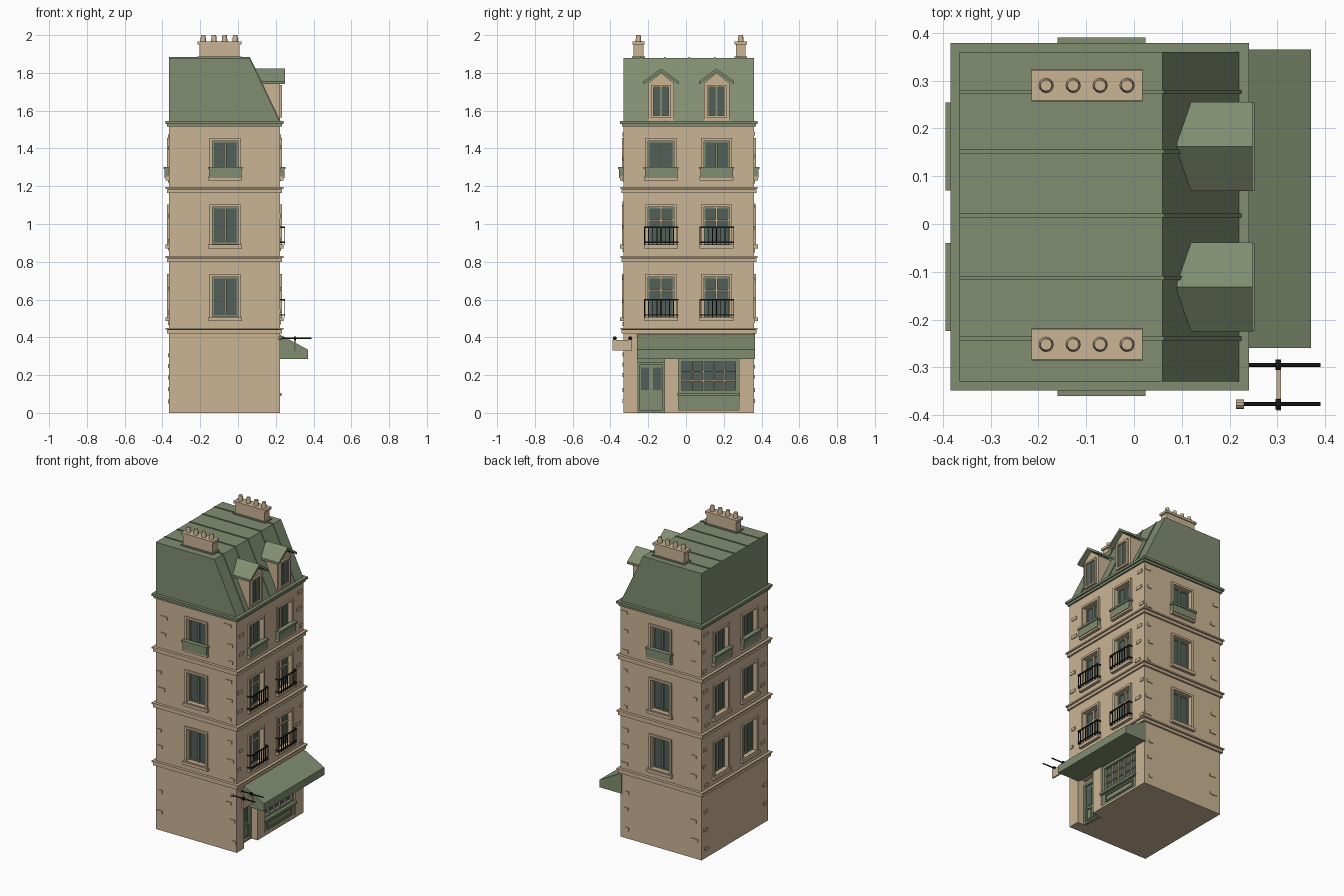
import bpy, bmesh, random
from mathutils import Vector, Matrix

random.seed(4)
if "Cube" in bpy.data.objects:
    bpy.data.objects.remove(bpy.data.objects["Cube"])


def material(name, rgb):
    m = bpy.data.materials.new(name)
    m.use_nodes = True
    m.diffuse_color = (*rgb, 1)
    m.node_tree.nodes["Principled BSDF"].inputs["Base Color"].default_value = (*rgb, 1)
    return m


STONE = material("warm stone", (0.60, 0.46, 0.30))
GREEN = material("sage green", (0.22, 0.27, 0.165))
GLASS = material("dark glass", (0.085, 0.115, 0.10))
IRON = material("black iron", (0.012, 0.012, 0.012))

# Wall planes of the house
X0, X1, Y0, Y1 = -0.365, 0.222, -0.33, 0.36
FACES = {
    "street": lambda u, n, z: (X1 + n, u, z),
    "rear": lambda u, n, z: (X0 - n, u, z),
    "front": lambda u, n, z: (u, Y0 - n, z),
    "back": lambda u, n, z: (u, Y1 + n, z),
}
SPAN = {"street": (Y0, Y1), "rear": (Y0, Y1), "front": (X0, X1), "back": (X0, X1)}
parts = {}


def part(name, mat):
    return parts.setdefault(name, (bmesh.new(), mat))[0]


def box(name, mat, a, b):
    a, b = Vector(a), Vector(b)
    size = [abs(q - p) for p, q in zip(a, b)]
    mtx = Matrix.Translation((a + b) / 2) @ Matrix.Diagonal((*size, 1))
    bmesh.ops.create_cube(part(name, mat), size=1, matrix=mtx)


def on_wall(name, mat, face, u, n, z):
    """Box given by ranges along the wall, outward from it, and upward."""
    f = FACES[face]
    box(name, mat, f(u[0], n[0], z[0]), f(u[1], n[1], z[1]))


def prism(name, mat, profile, axis, lo, hi):
    """Extrude a 2D profile (a, z) along the x or y axis."""
    bm = part(name, mat)
    put = (lambda p, t: (t, p[0], p[1])) if axis == "x" else (lambda p, t: (p[0], t, p[1]))
    ends = [[bm.verts.new(put(p, t)) for p in profile] for t in (lo, hi)]
    sides = [bm.faces.new(e) for e in ends]
    k = len(profile)
    for i in range(k):
        j = (i + 1) % k
        sides.append(bm.faces.new((ends[0][i], ends[0][j], ends[1][j], ends[1][i])))
    bmesh.ops.recalc_face_normals(bm, faces=sides)


def cylinder(name, mat, centre, r1, r2, depth, axis="z", sides=12):
    rot = Matrix.Rotation(1.5708, 4, "Y") if axis == "x" else Matrix()
    bmesh.ops.create_cone(part(name, mat), cap_ends=True, segments=sides, radius1=r1,
                          radius2=r2, depth=depth, matrix=Matrix.Translation(centre) @ rot)


def rim(name, mat, face, u, n, z, w):
    """Four bars around an opening."""
    on_wall(name, mat, face, (u[0] - w, u[0]), n, (z[0] - w, z[1] + w))
    on_wall(name, mat, face, (u[1], u[1] + w), n, (z[0] - w, z[1] + w))
    on_wall(name, mat, face, u, n, (z[1], z[1] + w))
    on_wall(name, mat, face, u, n, (z[0] - w, z[0]))


def railing(face, c, z):
    n, w = 0.028, 0.088
    for h in (z, z + 0.08):
        on_wall("balcony_railings", IRON, face, (c - w, c + w), (n - 0.006, n), (h, h + 0.007))
        for s in (-w, w):
            on_wall("balcony_railings", IRON, face, (c + s - 0.003, c + s + 0.003), (0, n), (h, h + 0.007))
    for i in range(9):
        u = c - w + i * w / 4
        on_wall("balcony_railings", IRON, face, (u - 0.002, u + 0.002), (n - 0.005, n - 0.001), (z - 0.01, z + 0.085))


def window(face, c, z0, z1, style):
    u, z, d = (c - 0.068, c + 0.068), (z0, z1), -0.03
    on_wall("opening_cutter", STONE, face, u, (d, 0.05), z)
    on_wall("window_glass", GLASS, face, u, (d - 0.005, d + 0.004), z)
    rim("window_surrounds", STONE, face, u, (-0.005, 0.01), z, 0.014)
    # Sash frames and glazing bars
    rim("window_sashes", GREEN, face, (u[0] + 0.008, u[1] - 0.008), (d, d + 0.01),
        (z0 + 0.008, z1 - 0.008), 0.008)
    bar = STONE if style == "railing" else GREEN
    name = "french_window_bars" if style == "railing" else "window_centre_bars"
    on_wall(name, bar, face, (c - 0.006, c + 0.006), (d, d + 0.013), z)
    if style == "railing":
        on_wall(name, bar, face, u, (d, d + 0.012), (z1 - 0.075, z1 - 0.066))
        railing(face, c, z0 + 0.005)
    on_wall("window_sills", STONE, face, (c - 0.09, c + 0.09), (0, 0.02), (z0 - 0.024, z0 - 0.004))
    if style == "planter":
        on_wall("planters", GREEN, face, (c - 0.086, c + 0.086), (0, 0.024), (z0 - 0.012, z0 + 0.035))
        on_wall("planters", GREEN, face, (c - 0.092, c + 0.092), (0, 0.03), (z0 + 0.035, z0 + 0.048))


# Masonry body, with storey bands and roof cornice
box("walls", STONE, (X0, Y0, 0), (X1, Y1, 1.53))


def band(name, mat, out, lo, hi):
    box(name, mat, (X0 - out, Y0 - out, lo), (X1 + out, Y1 + out, hi))


for h in (0.42, 0.8, 1.165):
    band("storey_bands", STONE, 0.012, h, h + 0.018)
    band("band_shadow_gaps", IRON, 0.008, h + 0.018, h + 0.021)
    band("storey_bands", STONE, 0.018, h + 0.021, h + 0.03)
band("roof_cornice", GREEN, 0.01, 1.515, 1.53)
band("roof_cornice", GREEN, 0.019, 1.53, 1.545)

# Windows on all four sides
COLUMNS = (-0.132, 0.162)
for face, centres in (("street", COLUMNS), ("rear", COLUMNS), ("front", (-0.068,)), ("back", (-0.068,))):
    tall = "railing" if face == "street" else "plain"
    for c in centres:
        window(face, c, 0.51, 0.72, tall)
        window(face, c, 0.895, 1.09, tall)
        window(face, c, 1.255, 1.44, "planter")

# Scattered raised stones, kept close to the corners
for face, (lo, hi) in SPAN.items():
    for floor in (0.05, 0.46, 0.84, 1.21):
        if face == "street" and floor < 0.4:
            continue
        for i in range(5):
            w = random.uniform(0.025, 0.05)
            off = random.uniform(0.002, 0.04)
            u = lo + off if i % 2 else hi - off - w
            z = floor + 0.06 * i + random.uniform(0, 0.02)
            on_wall("raised_stones", STONE, face, (u, u + w), (-0.002, 0.005), (z, z + 0.02))

# Mansard roof, sloping to the street only, with standing seams
prism("roof", GREEN, ((X0, 1.54), (X1, 1.54), (0.06, 1.88), (X0, 1.88)), "y", Y0, Y1)
for y in (-0.24, -0.113, 0.018, 0.152, 0.277):
    prism("roof_seams", GREEN, ((X0, 1.54), (X1 + 0.005, 1.54), (0.063, 1.884), (X0, 1.884)), "y", y - 0.004, y + 0.004)

# Dormers
for c in COLUMNS:
    w = 0.068
    prism("dormer_bodies", STONE, ((c - w, 1.545), (c + w, 1.545), (c + w, 1.745), (c, 1.8), (c - w, 1.745)), "x", 0.08, 0.222)
    prism("dormer_roofs", GREEN, ((c - 0.093, 1.74), (c, 1.805), (c + 0.093, 1.74), (c + 0.093, 1.755),
                                  (c, 1.823), (c - 0.093, 1.755)), "x", 0.09, 0.248)
    u, z = (c - 0.04, c + 0.04), (1.575, 1.725)
    on_wall("dormer_glass", GLASS, "street", u, (-0.004, 0.003), z)
    rim("dormer_surrounds", STONE, "street", u, (0, 0.012), z, 0.012)
    on_wall("dormer_bars", GREEN, "street", (c - 0.005, c + 0.005), (0, 0.007), z)

# Chimney stacks and pots
for y in (-0.252, 0.29):
    box("chimney_stacks", STONE, (-0.205, y - 0.026, 1.87), (0.008, y + 0.026, 1.95))
    box("chimney_stacks", STONE, (-0.215, y - 0.032, 1.95), (0.018, y + 0.032, 1.965))
    box("chimney_flashing", GREEN, (-0.215, y - 0.034, 1.88), (0.018, y + 0.034, 1.888))
    for i in range(4):
        cylinder("chimney_pots", STONE, (-0.184 + 0.0565 * i, y, 1.98), 0.016, 0.012, 0.04)

# Shop awning
prism("awning", GREEN, ((X1 - 0.01, 0.285), (0.37, 0.285), (0.37, 0.335), (X1 - 0.01, 0.42)), "y", -0.26, 0.365)

# Recessed shop door
door, top = (-0.255, -0.115), (0, 0.3)
on_wall("opening_cutter", STONE, "street", door, (-0.07, 0.05), (-0.05, 0.3))
on_wall("shop_door", GREEN, "street", door, (-0.075, -0.06), top)
for c in (-0.217, -0.153):
    on_wall("shop_door_glass", GLASS, "street", (c - 0.022, c + 0.022), (-0.06, -0.056), (0.12, 0.24))
    rim("shop_door_panels", GREEN, "street", (c - 0.018, c + 0.018), (-0.06, -0.053), (0.03, 0.095), 0.006)
rim("shop_door_frame", GREEN, "street", (-0.243, -0.127), (-0.06, -0.045), (0.012, 0.255), 0.012)

# Shop window with stall board and glazing grid
shop = (-0.04, 0.28)
on_wall("opening_cutter", STONE, "street", shop, (-0.04, 0.05), (0.015, 0.3))
on_wall("shop_glass", GLASS, "street", shop, (-0.045, -0.03), (0.1, 0.3))
on_wall("shop_stall_board", GREEN, "street", shop, (-0.045, -0.01), (0.015, 0.09))
on_wall("shop_stall_board", GREEN, "street", (-0.045, 0.285), (-0.04, 0.008), (0.09, 0.105))
rim("shop_stall_panel", GREEN, "street", (0.0, 0.24), (-0.01, -0.003), (0.04, 0.07), 0.008)
rim("shop_window_frame", GREEN, "street", (-0.022, 0.262), (-0.04, -0.012), (0.12, 0.27), 0.018)
for i in range(1, 5):
    u = -0.022 + 0.0568 * i
    on_wall("shop_window_bars", STONE, "street", (u - 0.003, u + 0.003), (-0.035, -0.02), (0.12, 0.27))
for z in (0.17, 0.22):
    on_wall("shop_window_bars", STONE, "street", (-0.022, 0.262), (-0.035, -0.02), (z - 0.003, z + 0.003))

# Hanging sign on two iron poles
for y in (-0.295, -0.377):
    cylinder("sign_poles", IRON, (0.305, y, 0.395), 0.004, 0.004, 0.17, "x", 8)
    cylinder("sign_rings", IRON, (0.302, y, 0.395), 0.011, 0.011, 0.012, "x", 10)
    cylinder("sign_knobs", STONE, (0.222, y, 0.395), 0.01, 0.01, 0.016, "x", 10)
box("hanging_sign", STONE, (0.298, -0.39, 0.33), (0.308, -0.285, 0.385))

# Turn every gathered part into an object
objects = {}
for name, (bm, mat) in parts.items():
    mesh = bpy.data.meshes.new(name)
    bm.to_mesh(mesh)
    bm.free()
    mesh.materials.append(mat)
    objects[name] = bpy.data.objects.new(name, mesh)
    bpy.context.collection.objects.link(objects[name])

# Round parts get smooth sides with sharp rims
for name in ("chimney_pots", "sign_poles", "sign_rings", "sign_knobs"):
    bpy.ops.object.select_all(action="DESELECT")
    objects[name].select_set(True)
    bpy.context.view_layer.objects.active = objects[name]
    bpy.ops.object.shade_smooth_by_angle()

# Cut the recesses into the walls
cutter = objects["opening_cutter"]
cutter.hide_render = True
cutter.display_type = "WIRE"
cut = objects["walls"].modifiers.new("openings", "BOOLEAN")
cut.object = cutter
cut.solver = "EXACT"
bpy.context.view_layer.objects.active = objects["walls"]
bpy.ops.object.modifier_apply(modifier=cut.name)
bpy.data.objects.remove(cutter)
